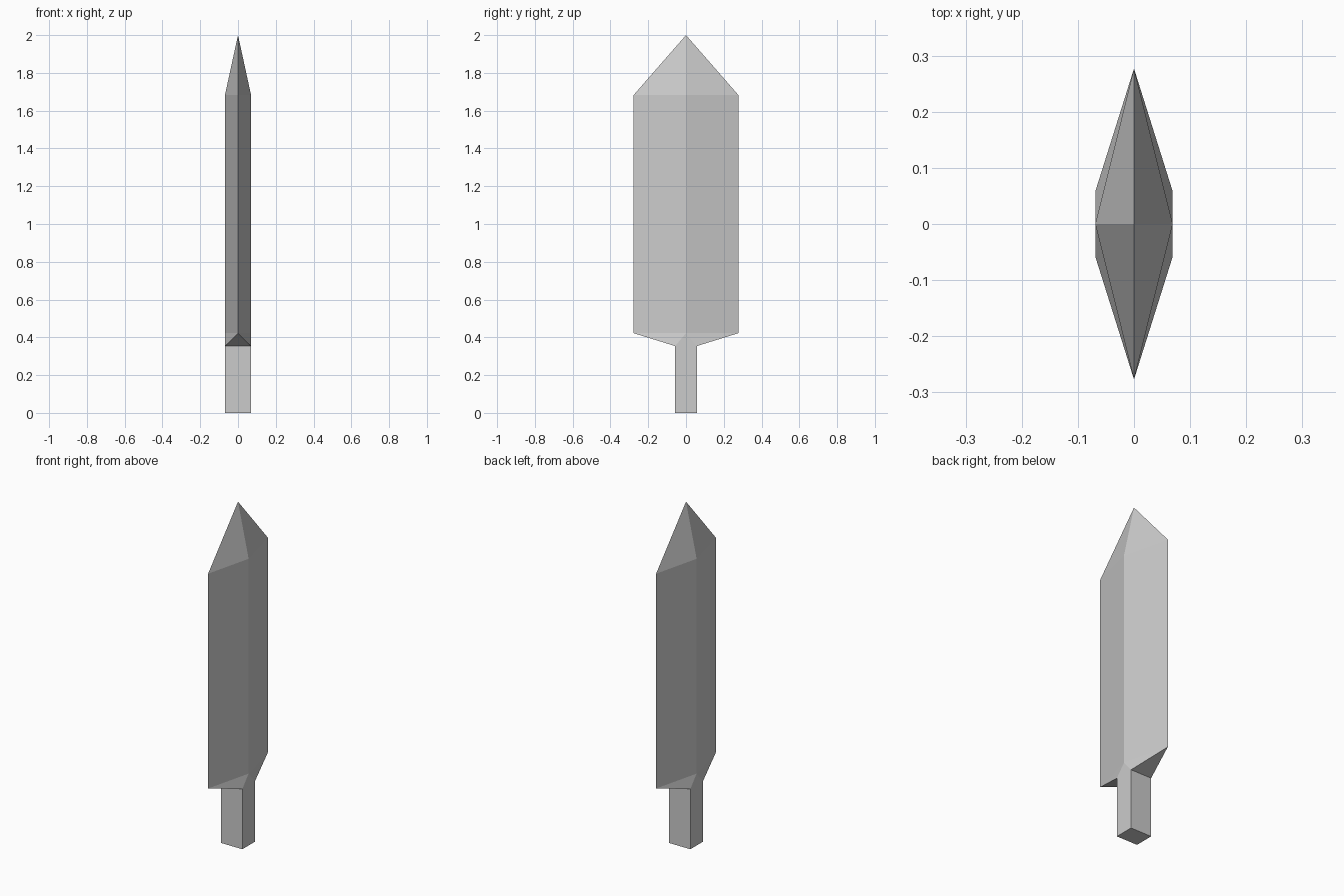
import bpy
import bmesh

if "Cube" in bpy.data.objects:
    bpy.data.objects.remove(bpy.data.objects["Cube"])

HALF_T, HALF_W, GRIP_W = 0.069, 0.277, 0.058
Z_GRIP, Z_SHOULDER, Z_TAPER, Z_TIP = 0.354, 0.422, 1.683, 2.0

bm = bmesh.new()


def ring(points, z):
    return [bm.verts.new((x, y, z)) for x, y in points]


def bridge(low, high):
    n = len(low)
    for i in range(n):
        j = (i + 1) % n
        bm.faces.new((low[i], low[j], high[j], high[i]))


# Cross-sections: rectangular grip and diamond blade
rect = [(HALF_T, -GRIP_W), (HALF_T, GRIP_W), (-HALF_T, GRIP_W), (-HALF_T, -GRIP_W)]
diamond = [(HALF_T, 0), (0, HALF_W), (-HALF_T, 0), (0, -HALF_W)]

# Grip
grip_bottom = ring(rect, 0)
grip_top = ring(rect, Z_GRIP)
bm.faces.new(grip_bottom[::-1])
bridge(grip_bottom, grip_top)

# Faceted shoulder from rectangle to diamond
shoulder = ring(diamond, Z_SHOULDER)
for i in range(4):
    j = (i + 1) % 4
    bm.faces.new((grip_top[i], grip_top[j], shoulder[i]))
    bm.faces.new((grip_top[j], shoulder[j], shoulder[i]))

# Straight blade
taper = ring(diamond, Z_TAPER)
bridge(shoulder, taper)

# Pointed tip
tip = bm.verts.new((0, 0, Z_TIP))
for i in range(4):
    bm.faces.new((taper[i], taper[(i + 1) % 4], tip))

bmesh.ops.recalc_face_normals(bm, faces=bm.faces)
mesh = bpy.data.meshes.new("blade_with_grip")
bm.to_mesh(mesh)
bm.free()
bpy.context.collection.objects.link(bpy.data.objects.new("blade_with_grip", mesh))
